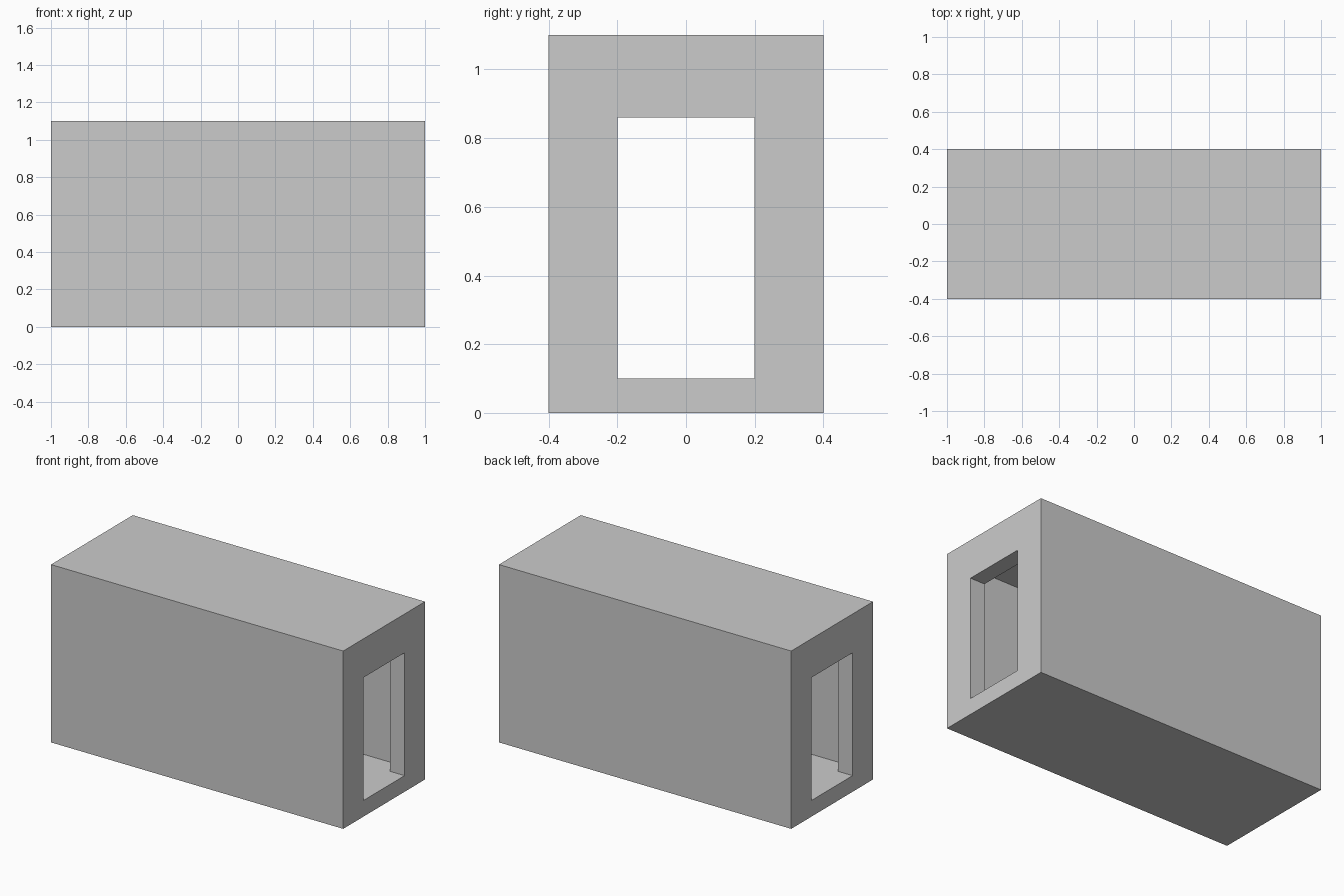
import bpy, bmesh

if "Cube" in bpy.data.objects:
    bpy.data.objects.remove(bpy.data.objects["Cube"])

DOOR = 0.2  # half width of the doorways


def section(bm, x, half, z0, z1):
    """Rectangular section at x; the bottom edge is split at the door jambs."""
    pts = [(-DOOR, z0), (DOOR, z0), (half, z0), (half, z1), (-half, z1), (-half, z0)]
    return [bm.verts.new((x, y, z)) for y, z in pts]


outer = (0.4, 0.0, 1.1)
door = (DOOR, 0.1, 0.86)
room = (0.3, 0.1, 1.0)

# Closed chain: outside, in through one doorway, along the room, out the other
chain = [(-1.0, outer), (1.0, outer), (1.0, door), (0.9, door),
         (0.9, room), (-0.9, room), (-0.9, door), (-1.0, door)]

bm = bmesh.new()
rings = [section(bm, x, *dims) for x, dims in chain]
for i, a in enumerate(rings):
    b = rings[(i + 1) % len(rings)]
    for j in range(6):
        k = (j + 1) % 6
        bm.faces.new((a[j], a[k], b[k], b[j]))

# Weld the door sills to the room floor
bmesh.ops.remove_doubles(bm, verts=bm.verts[:], dist=1e-5)
bmesh.ops.recalc_face_normals(bm, faces=bm.faces[:])

mesh = bpy.data.meshes.new("hollow_passage")
bm.to_mesh(mesh)
bm.free()
bpy.context.collection.objects.link(bpy.data.objects.new("hollow_passage", mesh))
